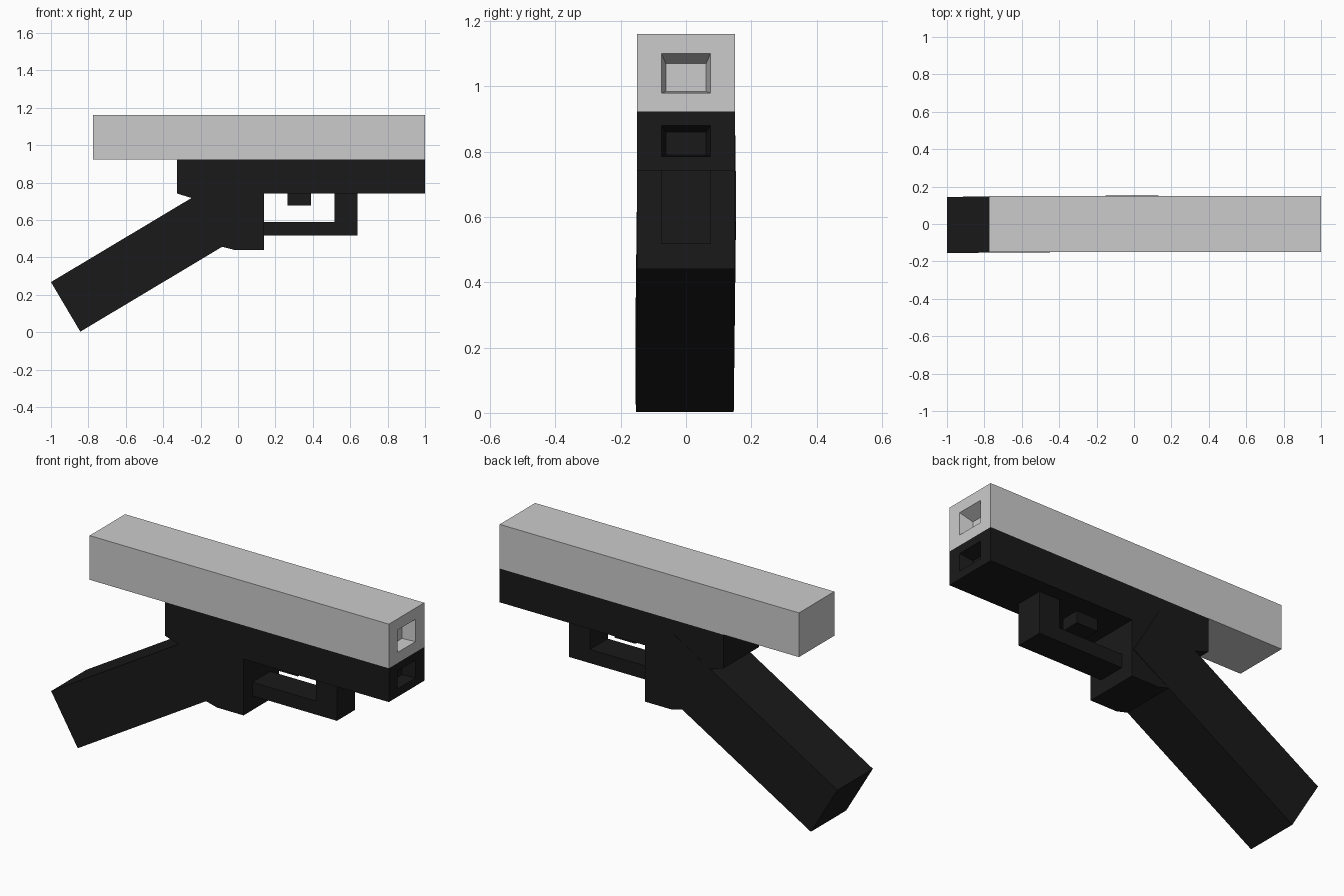
import bpy, bmesh

if "Cube" in bpy.data.objects:
    bpy.data.objects.remove(bpy.data.objects["Cube"])

black = bpy.data.materials.new("black_polymer")
black.diffuse_color = (0.01, 0.01, 0.01, 1)
black.use_nodes = True
black.node_tree.nodes["Principled BSDF"].inputs["Base Color"].default_value = black.diffuse_color


def mesh_object(name, bm, mat=None):
    bmesh.ops.recalc_face_normals(bm, faces=bm.faces)
    me = bpy.data.meshes.new(name)
    bm.to_mesh(me)
    bm.free()
    ob = bpy.data.objects.new(name, me)
    bpy.context.collection.objects.link(ob)
    if mat:
        me.materials.append(mat)
    return ob


def loft(name, ring_a, ring_b, mat=None):
    """Closed solid between two matching rings of points."""
    bm = bmesh.new()
    a = [bm.verts.new(p) for p in ring_a]
    b = [bm.verts.new(p) for p in ring_b]
    bm.faces.new(a)
    bm.faces.new(b[::-1])
    n = len(a)
    for i in range(n):
        j = (i + 1) % n
        bm.faces.new((a[i], b[i], b[j], a[j]))
    return mesh_object(name, bm, mat)


def side_profile(name, pts, half, mat=None, skew=0.0):
    """Extrude an x-z outline across the width, optionally turned slightly."""
    def ring(y):
        return [(x, y + skew * (x + 0.3), z) for x, z in pts]
    return loft(name, ring(-half), ring(half), mat)


def rect(x0, x1, z0, z1):
    return [(x0, z0), (x1, z0), (x1, z1), (x0, z1)]


def recess(target, z0, z1, in_z0, in_z1, depth=0.07, half=0.075, in_half=0.062):
    """Cut a tapered rectangular pocket into the +x end."""
    def ring(x, h, a, b):
        return [(x, -h, a), (x, h, a), (x, h, b), (x, -h, b)]
    cutter = loft(target.name + "_cutter",
                  ring(1 - depth, in_half, in_z0, in_z1),
                  ring(1 + depth, 2 * half - in_half, 2 * z0 - in_z0, 2 * z1 - in_z1))
    cutter.hide_render = True
    cutter.hide_viewport = True
    mod = target.modifiers.new("recess", 'BOOLEAN')
    mod.operation = 'DIFFERENCE'
    mod.solver = 'EXACT'
    mod.object = cutter


# Top slide with front opening
slide = side_profile("slide", rect(-0.775, 1.0, 0.923, 1.16), 0.15)
recess(slide, 0.98, 1.10, 0.984, 1.07)

# Frame rail and the lump behind the trigger, one outline
frame = side_profile("frame", [
    (-0.327, 0.923), (-0.327, 0.742), (-0.24, 0.715), (-0.085, 0.457),
    (-0.02, 0.44), (0.138, 0.44), (0.138, 0.742), (1.0, 0.742), (1.0, 0.923)],
    0.15, black)
recess(frame, 0.785, 0.88, 0.79, 0.86)

# Slanted grip, very slightly turned
side_profile("grip", [(-1.0, 0.268), (-0.843, 0.003), (0.13, 0.585), (-0.027, 0.85)],
             0.15, black, skew=0.007)

# Trigger guard and trigger
side_profile("trigger_guard", [
    (0.13, 0.517), (0.64, 0.517), (0.64, 0.75), (0.517, 0.75),
    (0.517, 0.59), (0.13, 0.59)], 0.076, black)
side_profile("trigger", rect(0.265, 0.39, 0.678, 0.75), 0.05, black)
